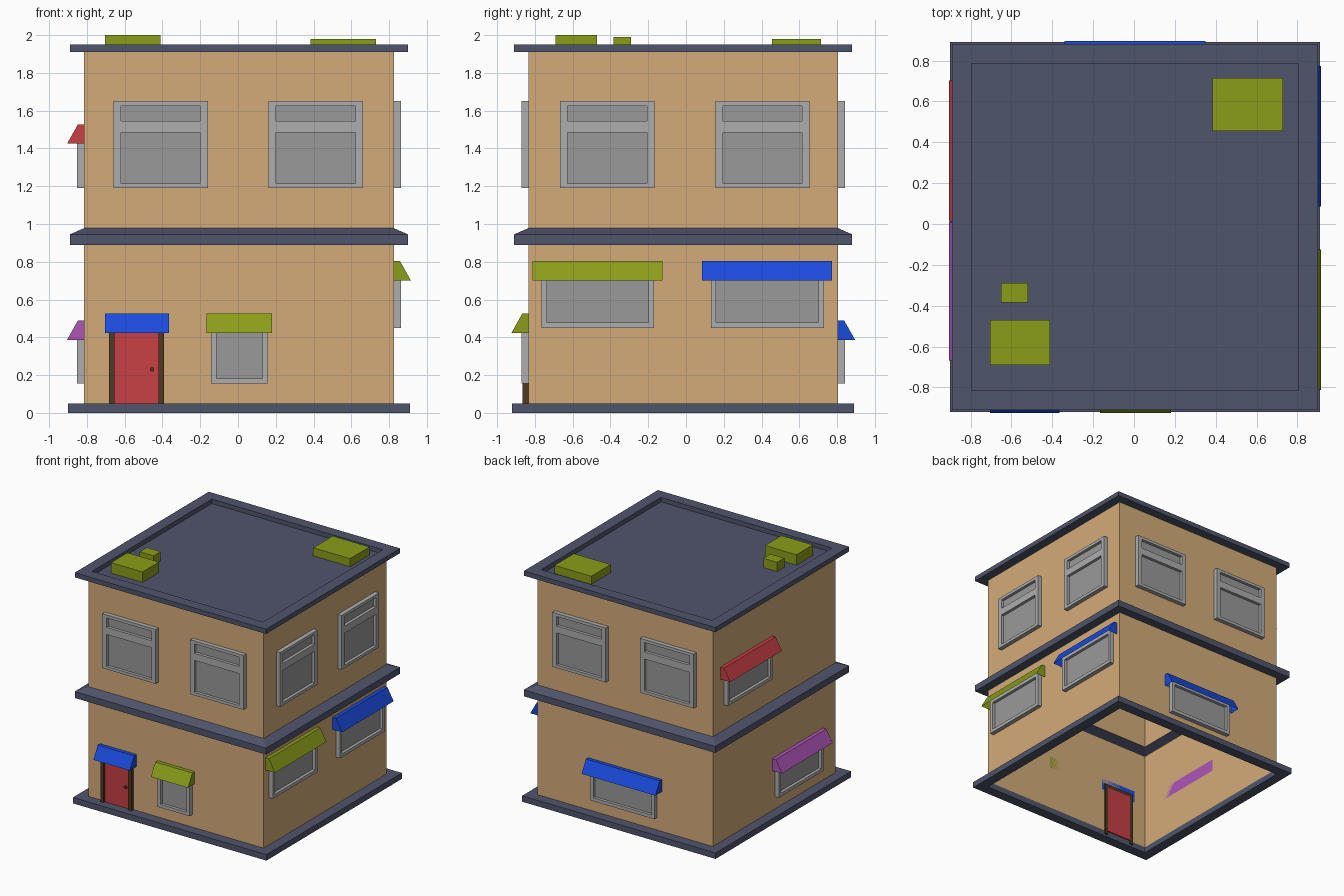
import bpy, bmesh
from math import pi

if "Cube" in bpy.data.objects:
    bpy.data.objects.remove(bpy.data.objects["Cube"])

CX, CY, WALL = 0.005, -0.015, 0.82


def material(name, rgb):
    m = bpy.data.materials.new(name)
    m.diffuse_color = (*rgb, 1)
    m.use_nodes = True
    m.node_tree.nodes["Principled BSDF"].inputs["Base Color"].default_value = m.diffuse_color
    return m


TAN = material("tan", (0.66, 0.41, 0.19))
SLATE = material("slate", (0.08, 0.09, 0.15))
GREEN = material("green", (0.26, 0.34, 0.01))
BLUE = material("blue", (0.01, 0.07, 0.72))
RED = material("red", (0.58, 0.05, 0.06))
PURPLE = material("purple", (0.42, 0.09, 0.48))
BROWN = material("brown", (0.08, 0.04, 0.015))
FRAME = material("frame_grey", (0.42, 0.42, 0.42))
PANE = material("pane_grey", (0.32, 0.32, 0.32))


def finish(bm, name, *mats):
    bmesh.ops.remove_doubles(bm, verts=bm.verts, dist=1e-5)
    bmesh.ops.recalc_face_normals(bm, faces=bm.faces)
    me = bpy.data.meshes.new(name)
    bm.to_mesh(me)
    bm.free()
    for m in mats:
        me.materials.append(m)
    ob = bpy.data.objects.new(name, me)
    bpy.context.collection.objects.link(ob)
    return ob


def square_loft(name, profile, mat, cap=False, closed=False):
    """Sweep a (half width, height) profile around the square plan."""
    bm = bmesh.new()
    rings = [[bm.verts.new((CX + sx * h, CY + sy * h, z))
              for sx, sy in ((-1, -1), (1, -1), (1, 1), (-1, 1))] for h, z in profile]
    pairs = list(zip(rings, rings[1:]))
    if closed:
        pairs.append((rings[-1], rings[0]))
    for a, b in pairs:
        for i in range(4):
            j = (i + 1) % 4
            bm.faces.new((a[i], a[j], b[j], b[i]))
    if cap:
        bm.faces.new(rings[-1])
    return finish(bm, name, mat)


def place(side, u, d, z):
    """Along-wall position u, distance d out of the wall, height z."""
    return {"front": (u, CY - WALL - d, z), "back": (u, CY + WALL + d, z),
            "right": (CX + WALL + d, u, z), "left": (CX - WALL - d, u, z)}[side]


def box(name, lo, hi, mat):
    bm = bmesh.new()
    bmesh.ops.create_cube(bm, size=1)
    for v in bm.verts:
        v.co = [(a + b) / 2 + c * (b - a) for a, b, c in zip(lo, hi, v.co)]
    return finish(bm, name, mat)


def window(name, side, us, zs, front=0.037, pane=0.012):
    """Frame drawn on a grid; the odd inner cells are recessed panes."""
    bm = bmesh.new()

    def quad(pts, mat=0):
        f = bm.faces.new([bm.verts.new(place(side, *p)) for p in pts])
        f.material_index = mat

    def rim(u0, u1, z0, z1, d0, d1):
        c = ((u0, z0), (u1, z0), (u1, z1), (u0, z1))
        for (ua, za), (ub, zb) in zip(c, c[1:] + c[:1]):
            quad(((ua, d0, za), (ub, d0, zb), (ub, d1, zb), (ua, d1, za)))

    for i, (u0, u1) in enumerate(zip(us, us[1:])):
        for k, (z0, z1) in enumerate(zip(zs, zs[1:])):
            glass = i % 2 and k % 2
            d = pane if glass else front
            quad(((u0, d, z0), (u1, d, z0), (u1, d, z1), (u0, d, z1)), 1 if glass else 0)
            if glass:
                rim(u0, u1, z0, z1, pane, front)
    rim(us[0], us[-1], zs[0], zs[-1], 0, front)
    return finish(bm, name, FRAME, PANE)


def awning(name, side, u0, u1, z, mat, h=0.103):
    """Sloped hood, open underneath."""
    bm = bmesh.new()
    prof = ((0, z), (0, z + h), (0.032, z + h), (0.09, z))
    a, b = [[bm.verts.new(place(side, u, d, zz)) for d, zz in prof] for u in (u0, u1)]
    for i in range(3):
        bm.faces.new((a[i], a[i + 1], b[i + 1], b[i]))
    bm.faces.new(a)
    bm.faces.new(b)
    return finish(bm, name, mat)


# Building shell
square_loft("base_plinth", [(WALL, 0), (0.905, 0), (0.905, 0.05), (WALL, 0.05)], SLATE, closed=True)
square_loft("lower_walls", [(WALL, 0.05), (WALL, 0.89)], TAN)
square_loft("middle_ledge", [(WALL, 0.89), (0.895, 0.89), (0.895, 0.945), (WALL, 0.978)], SLATE)
square_loft("upper_walls", [(WALL, 0.978), (WALL, 1.91)], TAN)
square_loft("roof", [(WALL, 1.91), (0.895, 1.91), (0.895, 1.95), (0.80, 1.95), (0.80, 1.912)],
            SLATE, cap=True)

# Roof boxes
for i, (x0, x1, y0, y1, top) in enumerate(((-0.705, -0.41, -0.69, -0.47, 2.0),
                                           (-0.65, -0.52, -0.385, -0.29, 1.99),
                                           (0.385, 0.73, 0.455, 0.715, 1.98))):
    box(f"roof_box_{i + 1}", (x0, y0, 1.912), (x1, y1, top), GREEN)

# Tall upper windows, two per wall
UPPER_Z = (1.19, 1.215, 1.485, 1.545, 1.625, 1.65)
for side, shift in (("front", 0), ("back", 0), ("right", -0.017)):
    for n, c in enumerate((-0.41, 0.412)):
        u = c + shift + (0.01 if side == "right" else 0)
        window(f"upper_window_{side}_{n + 1}", side,
               (u - 0.25, u - 0.21, u + 0.21, u + 0.25), UPPER_Z)

# Windows under awnings: side, window span, sill height, awning span, awning bottom, colour
for name, side, w0, w1, sill, a0, a1, az, mat in (
        ("front_small", "front", -0.143, 0.158, 0.155, -0.167, 0.18, 0.422, GREEN),
        ("right_front", "right", -0.765, -0.17, 0.45, -0.812, -0.125, 0.702, GREEN),
        ("right_back", "right", 0.132, 0.73, 0.45, 0.085, 0.773, 0.702, BLUE),
        ("back", "back", -0.293, 0.305, 0.155, -0.34, 0.35, 0.387, BLUE),
        ("left_upper", "left", 0.06, 0.655, 1.19, 0.012, 0.702, 1.425, RED),
        ("left_lower", "left", -0.62, -0.025, 0.155, -0.667, 0.01, 0.387, PURPLE)):
    top = az + 0.05
    window(name + "_window", side, (w0, w0 + 0.028, w1 - 0.028, w1),
           (sill, sill + 0.028, top - 0.028, top))
    awning(name + "_awning", side, a0, a1, az, mat)

# Front door
for n, x in enumerate((-0.683, -0.422)):
    box(f"door_post_{n + 1}", (x, -0.865, 0.02), (x + 0.03, -0.825, 0.45), BROWN)
box("door_header", (-0.683, -0.865, 0.45), (-0.392, -0.825, 0.48), BROWN)
box("door", (-0.653, -0.845, 0.05), (-0.422, -0.825, 0.45), RED)
awning("door_awning", "front", -0.705, -0.365, 0.422, BLUE)
bpy.ops.mesh.primitive_cylinder_add(vertices=12, radius=0.012, depth=0.02,
                                    location=(-0.455, -0.852, 0.23), rotation=(pi / 2, 0, 0))
bpy.context.object.name = "door_knob"
bpy.context.object.data.materials.append(BROWN)
